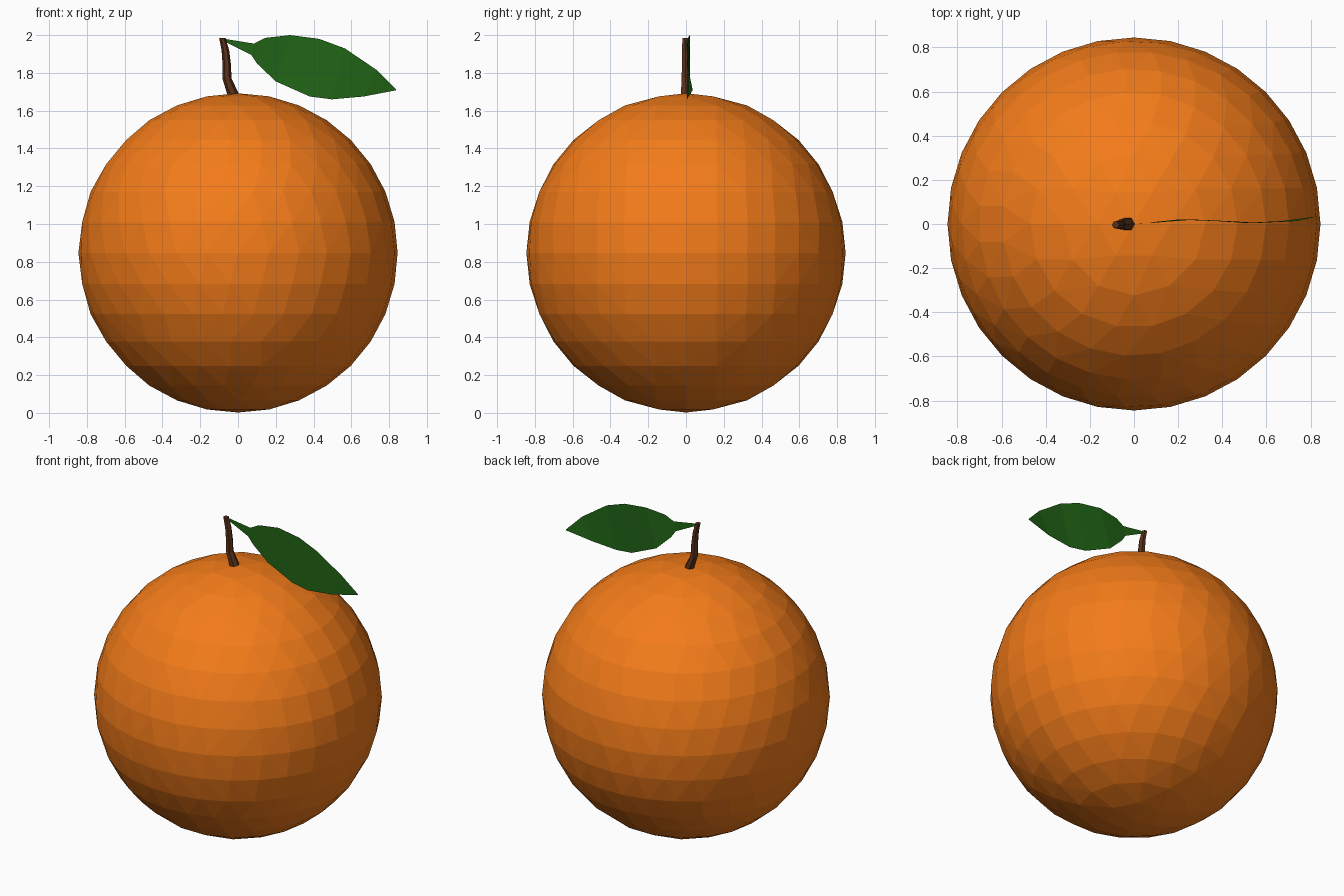
import bpy, bmesh
from math import sin, cos, pi
from mathutils import Vector

if "Cube" in bpy.data.objects:
    bpy.data.objects.remove(bpy.data.objects["Cube"])

R, CZ = 0.845, 0.847


def finish(bm, name, color):
    bmesh.ops.recalc_face_normals(bm, faces=bm.faces)
    mesh = bpy.data.meshes.new(name)
    bm.to_mesh(mesh)
    bm.free()
    mat = bpy.data.materials.new(name + "_color")
    mat.diffuse_color = (*color, 1)
    mat.use_nodes = True
    mat.node_tree.nodes["Principled BSDF"].inputs["Base Color"].default_value = mat.diffuse_color
    mesh.materials.append(mat)
    ob = bpy.data.objects.new(name, mesh)
    bpy.context.collection.objects.link(ob)
    return ob


# Fruit: latitude rings whose side count shrinks toward the poles
bm = bmesh.new()
for i in range(-8, 9):
    lat = i * pi / 16
    n = max(1, round(32 * cos(lat)))
    for k in range(n):
        a = 2 * pi * k / n
        bm.verts.new((R * cos(lat) * cos(a), R * cos(lat) * sin(a), CZ + R * sin(lat)))
bmesh.ops.convex_hull(bm, input=bm.verts)
bmesh.ops.dissolve_limit(bm, angle_limit=0.01, verts=bm.verts, edges=bm.edges)
finish(bm, "fruit", (0.9, 0.2, 0.01))

# Stem: tapered, slightly crooked six-sided tube (x, y, z, radius)
path = [(-0.014, 0, 1.65, 0.036), (-0.028, 0, 1.692, 0.031), (-0.058, -0.002, 1.77, 0.024),
        (-0.06, -0.003, 1.85, 0.022), (-0.067, -0.004, 1.92, 0.02), (-0.083, -0.004, 1.985, 0.017)]
bm = bmesh.new()
rings = []
for x, y, z, r in path:
    rings.append([bm.verts.new((x + r * cos(k * pi / 3), y + r * sin(k * pi / 3), z))
                  for k in range(6)])
for lo, hi in zip(rings, rings[1:]):
    for k in range(6):
        j = (k + 1) % 6
        bm.faces.new((lo[k], lo[j], hi[j], hi[k]))
bm.faces.new(rings[0])
bm.faces.new(rings[-1])
finish(bm, "stem", (0.1, 0.03, 0.01))

# Leaf: thin wavy sheet between an upper and a lower outline
upper = [(-0.07, 1.98), (0.085, 1.955), (0.143, 1.985), (0.275, 2.0),
         (0.43, 1.98), (0.565, 1.93), (0.735, 1.815), (0.837, 1.712)]
lower = [(-0.07, 1.965), (0.07, 1.895), (0.10, 1.85), (0.20, 1.755),
         (0.38, 1.675), (0.497, 1.66), (0.665, 1.675), (0.837, 1.708)]
wave = [0, 0.005, 0.01, 0.02, 0.013, 0.005, 0.013, 0.035]
bm = bmesh.new()
rows = [[bm.verts.new((x, y, z)) for (x, z), y in zip(edge, wave)] for edge in (upper, lower)]
for k in range(len(wave) - 1):
    bm.faces.new((rows[0][k], rows[1][k], rows[1][k + 1], rows[0][k + 1]))
finish(bm, "leaf", (0.015, 0.13, 0.008))
